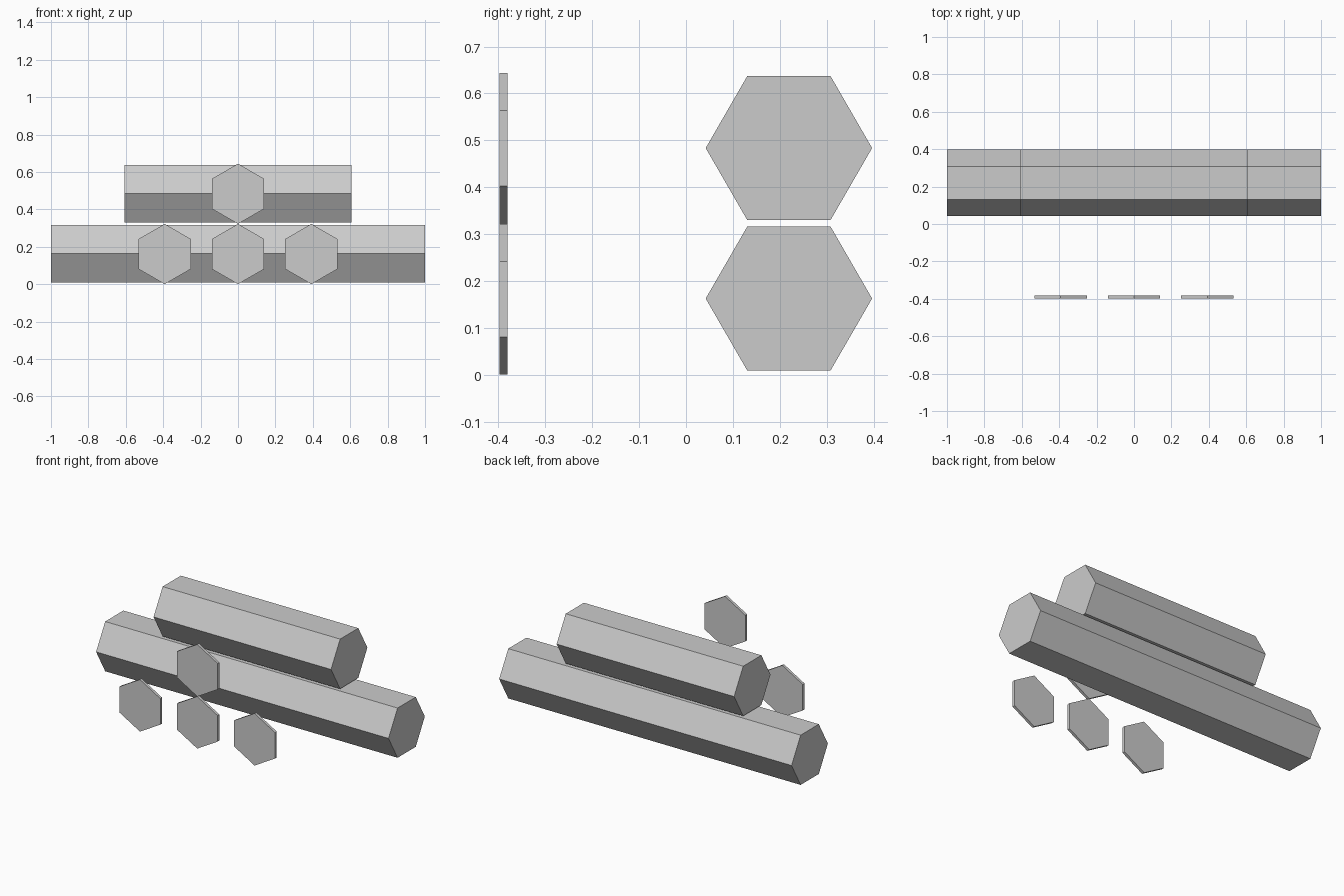
import bpy
from math import pi, radians

cube = bpy.data.objects.get("Cube")
if cube:
    bpy.data.objects.remove(cube, do_unlink=True)

# Single plain grey
grey = bpy.data.materials.new("light_grey")
grey.use_nodes = True
colour = (0.6, 0.6, 0.6, 1)
grey.diffuse_color = colour
grey.node_tree.nodes["Principled BSDF"].inputs["Base Color"].default_value = colour


def hex_prism(name, radius, depth, location, rotation):
    """Flat-shaded closed six-sided prism."""
    bpy.ops.mesh.primitive_cylinder_add(vertices=6, radius=radius, depth=depth,
                                        location=location, rotation=rotation)
    prism = bpy.context.object
    prism.name = name
    prism.data.materials.append(grey)
    bpy.ops.object.transform_apply(location=False, rotation=True, scale=True)
    return prism


# Two stacked bars lying along x, resting on a flat side
BAR_R, BAR_Y = 0.1775, 0.2195
for name, length, z in (("lower_bar", 2.0, 0.1625), ("upper_bar", 1.214, 0.4835)):
    hex_prism(name, BAR_R, length, (0, BAR_Y, z), (0, pi / 2, 0))

# Thin upright plates in front, standing on a point
PLATE_R, PLATE_Y, SPACING = 0.161, -0.3895, 0.392
for name, column, row in (("right_plate", -1, 0), ("middle_plate", 0, 0),
                          ("left_plate", 1, 0), ("top_plate", 0, 1)):
    hex_prism(name, PLATE_R, 0.017,
              (column * SPACING, PLATE_Y, PLATE_R * (1 + 2 * row)),
              (radians(90), 0, 0))
